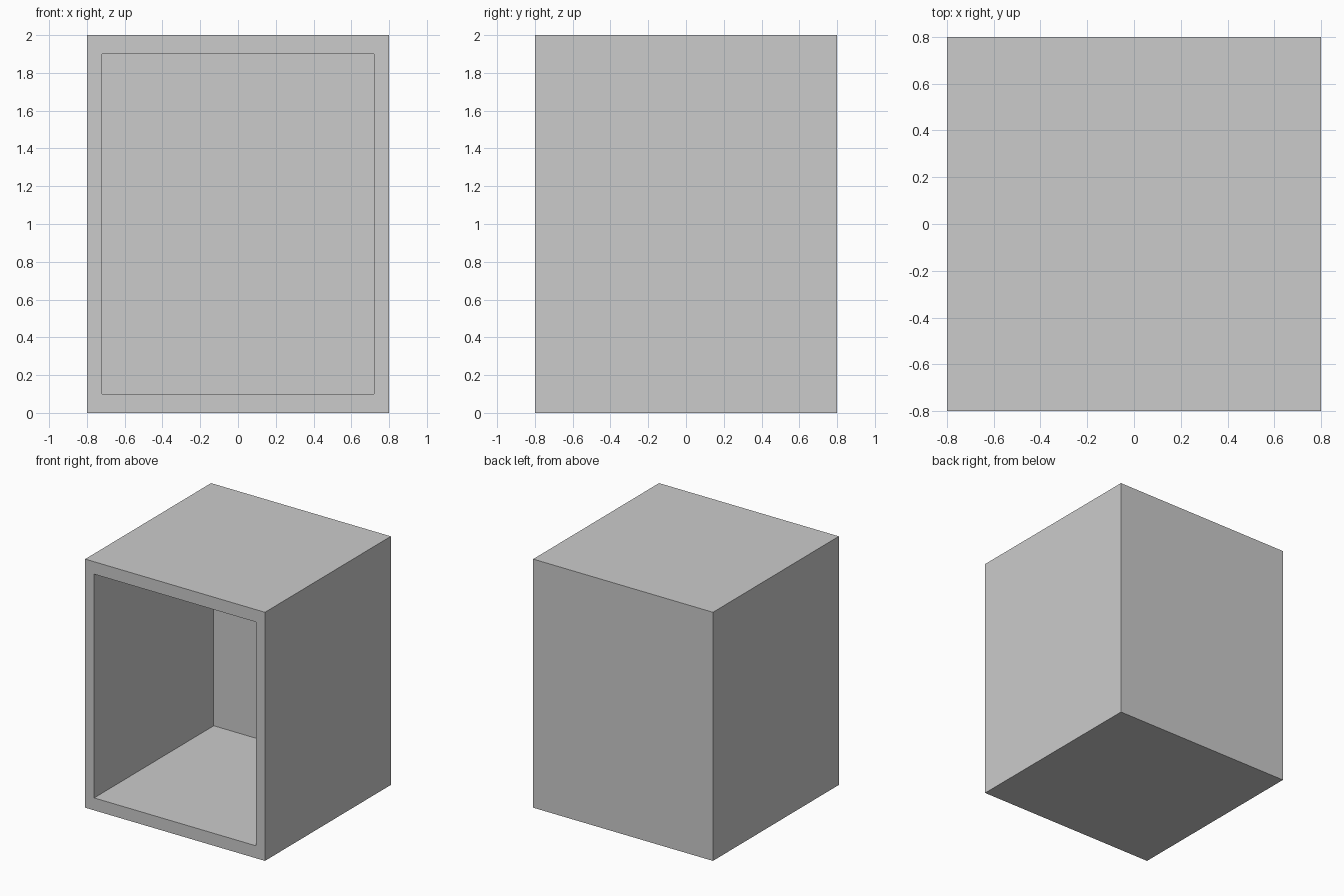
import bpy
import bmesh
from mathutils import Matrix, Vector

if "Cube" in bpy.data.objects:
    bpy.data.objects.remove(bpy.data.objects["Cube"])

WIDTH, DEPTH, HEIGHT = 1.6, 1.6, 2.0
SIDE_WALL, END_WALL, BACK_WALL = 0.08, 0.10, 0.08

# Solid cabinet block standing on the floor
bm = bmesh.new()
bmesh.ops.create_cube(
    bm, size=1.0,
    matrix=Matrix.Translation((0, 0, HEIGHT / 2)) @ Matrix.Diagonal((WIDTH, DEPTH, HEIGHT, 1)))

# Front opening: inset the front face into a rim
bm.faces.ensure_lookup_table()
front = min(bm.faces, key=lambda f: f.calc_center_median().y)
bmesh.ops.inset_individual(bm, faces=[front], thickness=0.05)
for v in front.verts:
    v.co.x = (WIDTH / 2 - SIDE_WALL) * (1 if v.co.x > 0 else -1)
    v.co.z = END_WALL if v.co.z < HEIGHT / 2 else HEIGHT - END_WALL

# Cavity: push the opening back to the inside of the rear wall
pushed = bmesh.ops.extrude_discrete_faces(bm, faces=[front])["faces"][0]
bmesh.ops.translate(bm, verts=pushed.verts, vec=Vector((0, DEPTH - BACK_WALL, 0)))
bmesh.ops.recalc_face_normals(bm, faces=bm.faces)

mesh = bpy.data.meshes.new("open_cabinet")
bm.to_mesh(mesh)
bm.free()
cabinet = bpy.data.objects.new("open_cabinet", mesh)
bpy.context.collection.objects.link(cabinet)
